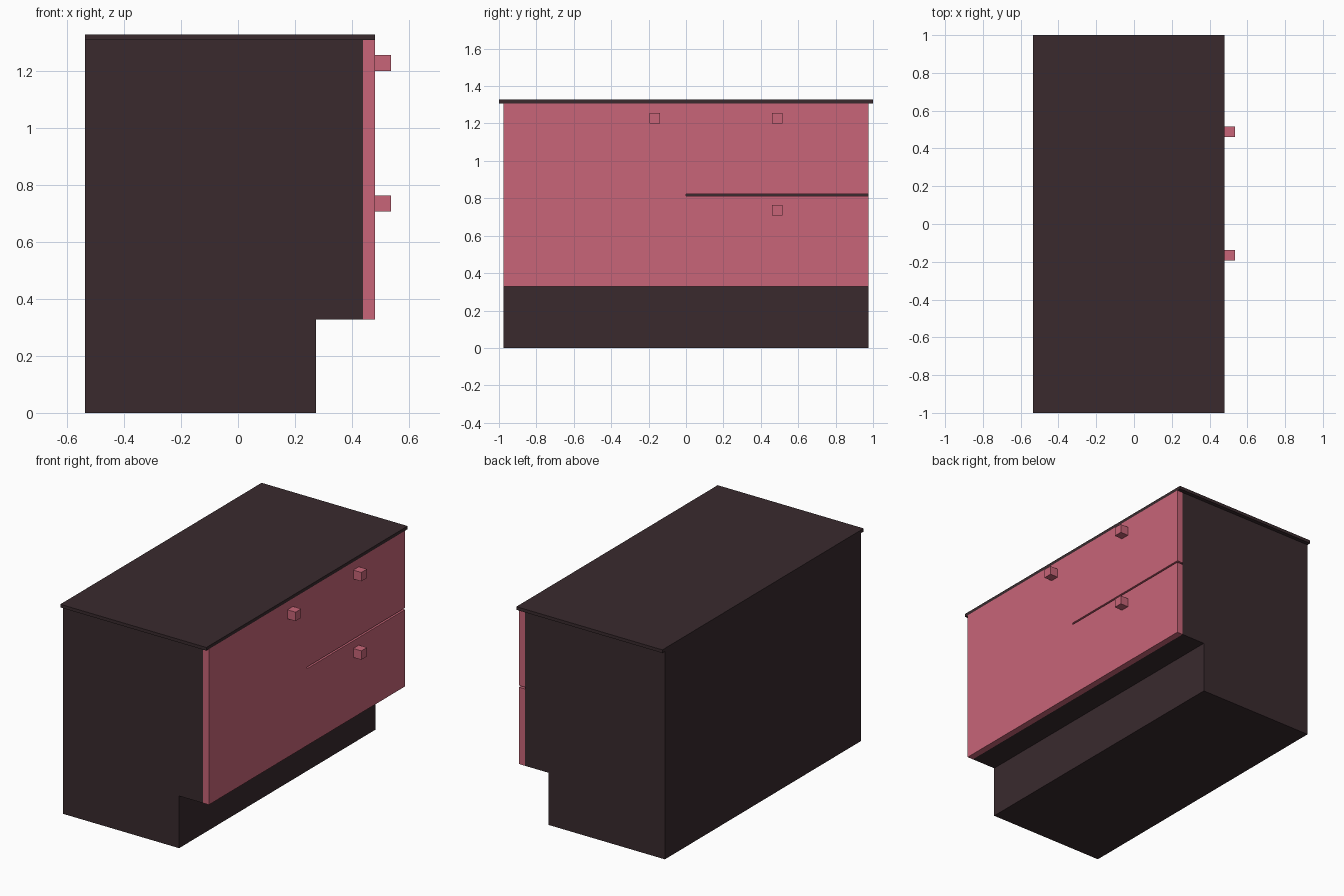
import bpy
import bmesh

if "Cube" in bpy.data.objects:
    bpy.data.objects.remove(bpy.data.objects["Cube"])


def material(name, color):
    mat = bpy.data.materials.new(name)
    mat.diffuse_color = color
    mat.use_nodes = True
    mat.node_tree.nodes["Principled BSDF"].inputs["Base Color"].default_value = mat.diffuse_color
    return mat


dark = material("dark_wood", (0.041, 0.023, 0.027, 1))
pink = material("pink_paint", (0.578, 0.130, 0.188, 1))


def prism(name, profile, y0, y1, mat):
    """Extrude an (x, z) outline from y0 to y1."""
    bm = bmesh.new()
    face = bm.faces.new([bm.verts.new((x, y0, z)) for x, z in profile])
    ext = bmesh.ops.extrude_face_region(bm, geom=[face])
    verts = [v for v in ext["geom"] if isinstance(v, bmesh.types.BMVert)]
    bmesh.ops.translate(bm, verts=verts, vec=(0, y1 - y0, 0))
    bmesh.ops.recalc_face_normals(bm, faces=bm.faces)
    mesh = bpy.data.meshes.new(name)
    bm.to_mesh(mesh)
    bm.free()
    mesh.materials.append(mat)
    obj = bpy.data.objects.new(name, mesh)
    bpy.context.collection.objects.link(obj)
    return obj


def box(name, x, y, z, mat):
    return prism(name, [(x[0], z[0]), (x[1], z[0]), (x[1], z[1]), (x[0], z[1])], y[0], y[1], mat)


BACK, BODY, FRONT, KNOB = -0.536, 0.439, 0.48, 0.536
SIDE = 0.975
KICK_X, KICK_Z = 0.273, 0.328
BODY_TOP, TOP = 1.307, 1.327

# Cabinet body with recessed toe kick
prism("cabinet_body",
      [(BACK, 0), (KICK_X, 0), (KICK_X, KICK_Z), (BODY, KICK_Z), (BODY, BODY_TOP), (BACK, BODY_TOP)],
      -SIDE, SIDE, dark)

# Worktop
box("worktop", (BACK, FRONT), (-1, 1), (BODY_TOP, TOP), dark)

# Door and two drawer fronts, each with a square knob: y range, z range, knob y, knob z
fronts = [
    ("door", (-SIDE, 0), (KICK_Z, BODY_TOP), -0.166, 1.228),
    ("lower_drawer", (0, SIDE), (KICK_Z, 0.811), 0.488, 0.735),
    ("upper_drawer", (0, SIDE), (0.822, BODY_TOP), 0.488, 1.228),
]
k = 0.028
for name, y, z, ky, kz in fronts:
    box(name, (BODY, FRONT), y, z, pink)
    box(name + "_knob", (FRONT, KNOB), (ky - k, ky + k), (kz - k, kz + k), pink)
